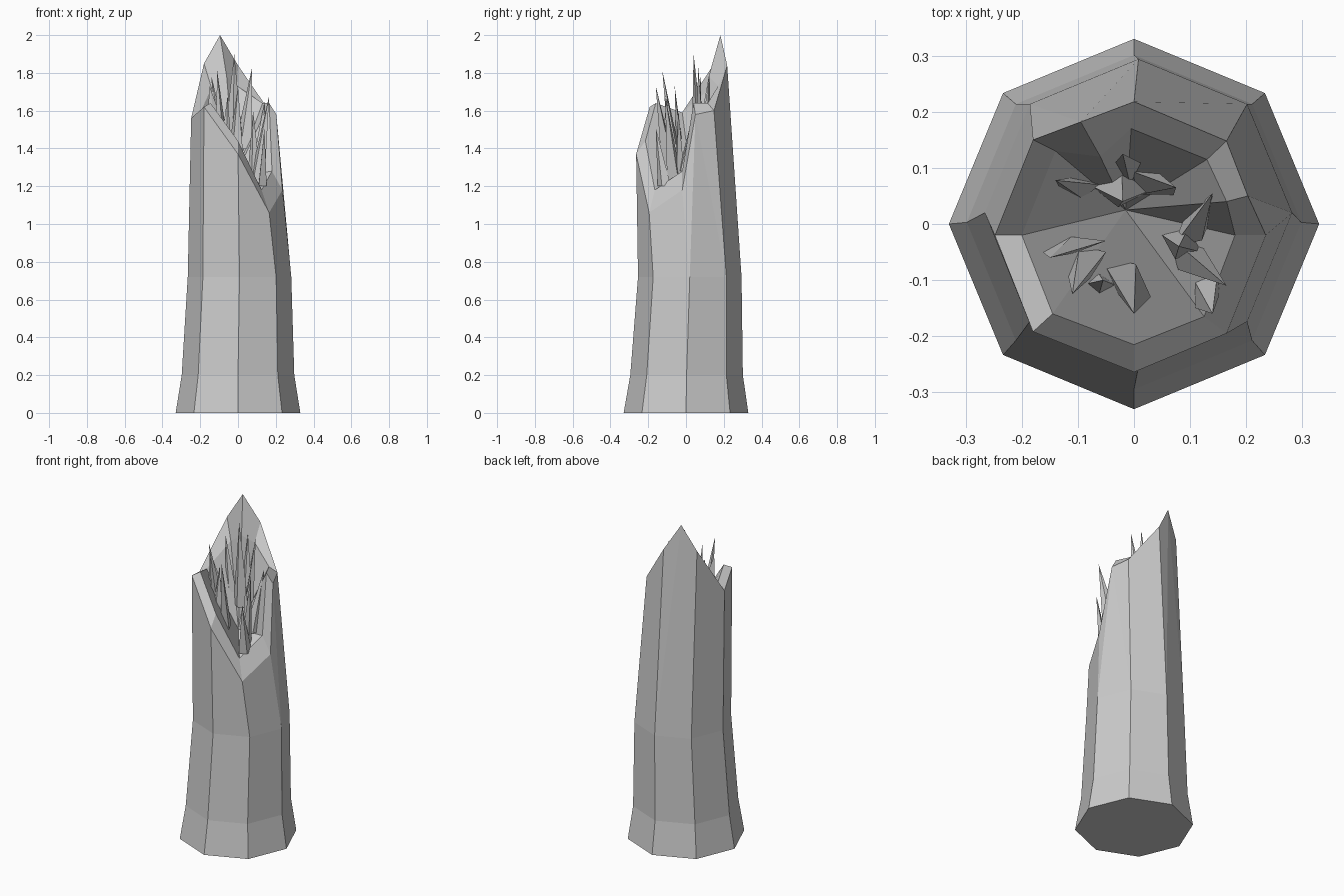
import bpy, bmesh, math
from mathutils import Vector


def make_object(name, bm):
    bmesh.ops.recalc_face_normals(bm, faces=bm.faces)
    mesh = bpy.data.meshes.new(name)
    bm.to_mesh(mesh)
    bm.free()
    obj = bpy.data.objects.new(name, mesh)
    bpy.context.collection.objects.link(obj)


def ring(bm, r, z, cx, cy):
    return [bm.verts.new((cx + r * math.cos(i * math.pi / 4),
                          cy + r * math.sin(i * math.pi / 4), z)) for i in range(8)]


# Trunk: octagonal rings, then a torn rim (outer and inner edge) and a hollow
bm = bmesh.new()
rings = [ring(bm, 0.33, 0, 0, 0), ring(bm, 0.298, 0.2, 0, 0.003),
         ring(bm, 0.274, 0.72, 0.008, 0.02)]
bm.faces.new(rings[0][::-1])
for lo, hi in zip(rings, rings[1:]):
    for i in range(8):
        j = (i + 1) % 8
        bm.faces.new((lo[i], lo[j], hi[j], hi[i]))

outer = [(0.235, -0.02, 1.18), (0.203, 0.05, 1.58), (0.165, 0.148, 1.6),
         (0, 0.218, 1.84), (-0.095, 0.182, 2.0), (-0.18, 0.15, 1.85),
         (-0.248, -0.02, 1.56), (-0.18, -0.192, 1.62), (0, -0.264, 1.37),
         (0.165, -0.195, 1.06)]
inner = [(0.18, -0.02, 1.28), (0.165, 0.04, 1.64), (0.13, 0.115, 1.64),
         (-0.005, 0.17, 1.73), (-0.06, 0.12, 1.78), (-0.14, 0.13, 1.72),
         (-0.2, -0.02, 1.59), (-0.145, -0.16, 1.64), (0, -0.215, 1.44),
         (0.125, -0.165, 1.18)]
rim = [bm.verts.new(p) for p in outer]
lip = [bm.verts.new(p) for p in inner]
floor = bm.verts.new((-0.015, 0.025, 1.25))
corners = [0, 2, 3, 5, 6, 7, 8, 9, 10]     # rim index above each octagon corner
top = rings[-1]
for i in range(8):
    a, b = corners[i], corners[i + 1]
    edge = [rim[k % 10] for k in range(b, a - 1, -1)]
    if len(edge) == 3:                     # extra tear point on this side
        bm.faces.new((top[i], top[(i + 1) % 8], edge[1]))
        bm.faces.new((top[i], edge[1], edge[2]))
        bm.faces.new((top[(i + 1) % 8], edge[0], edge[1]))
    else:
        bm.faces.new([top[i], top[(i + 1) % 8]] + edge)
for i in range(10):
    j = (i + 1) % 10
    bm.faces.new((rim[i], rim[j], lip[j], lip[i]))
    bm.faces.new((lip[i], lip[j], floor))
make_object("broken_trunk", bm)


# Splinters: thin four-sided spikes, base running from a to b, ending at tip
def splinters(name, spikes):
    bm = bmesh.new()
    for a, b, z, thick, tip in spikes:
        a, b = Vector((*a, z)), Vector((*b, z))
        side = (b - a).cross(Vector((0, 0, 1))).normalized() * thick
        mid = (a + b) / 2
        base = [bm.verts.new(p) for p in (a, mid + side, b, mid - side)]
        apex = bm.verts.new(tip)
        bm.faces.new(base)
        for i in range(4):
            bm.faces.new((base[i], base[(i + 1) % 4], apex))
    make_object(name, bm)


splinters("back_splinters", [
    ((-0.08, 0.07), (0.03, 0.06), 1.38, 0.035, (-0.02, 0.04, 1.9)),
    ((-0.02, 0.1), (0.07, 0.05), 1.4, 0.025, (0.075, 0.065, 1.83)),
    ((-0.13, 0.06), (-0.06, 0.07), 1.45, 0.02, (-0.14, 0.078, 1.78)),
    ((-0.05, 0.09), (0.03, 0.1), 1.4, 0.025, (-0.02, 0.125, 1.8)),
])
splinters("right_splinters", [
    ((0.06, -0.02), (0.14, -0.1), 1.22, 0.03, (0.165, -0.11, 1.68)),
    ((0.11, -0.15), (0.15, -0.08), 1.2, 0.025, (0.14, -0.16, 1.51)),
    ((0.07, -0.04), (0.14, 0.02), 1.28, 0.025, (0.14, 0.055, 1.65)),
    ((0.05, -0.02), (0.12, -0.05), 1.25, 0.03, (0.08, -0.04, 1.6)),
])
splinters("left_splinters", [
    ((-0.12, -0.08), (-0.05, -0.05), 1.4, 0.03, (-0.11, -0.125, 1.81)),
    ((-0.06, -0.06), (0.03, -0.13), 1.32, 0.03, (0, -0.16, 1.73)),
    ((-0.17, -0.045), (-0.05, -0.03), 1.45, 0.015, (-0.15, -0.06, 1.73)),
    ((-0.1, -0.11), (-0.03, -0.11), 1.35, 0.025, (-0.055, -0.1, 1.68)),
])
